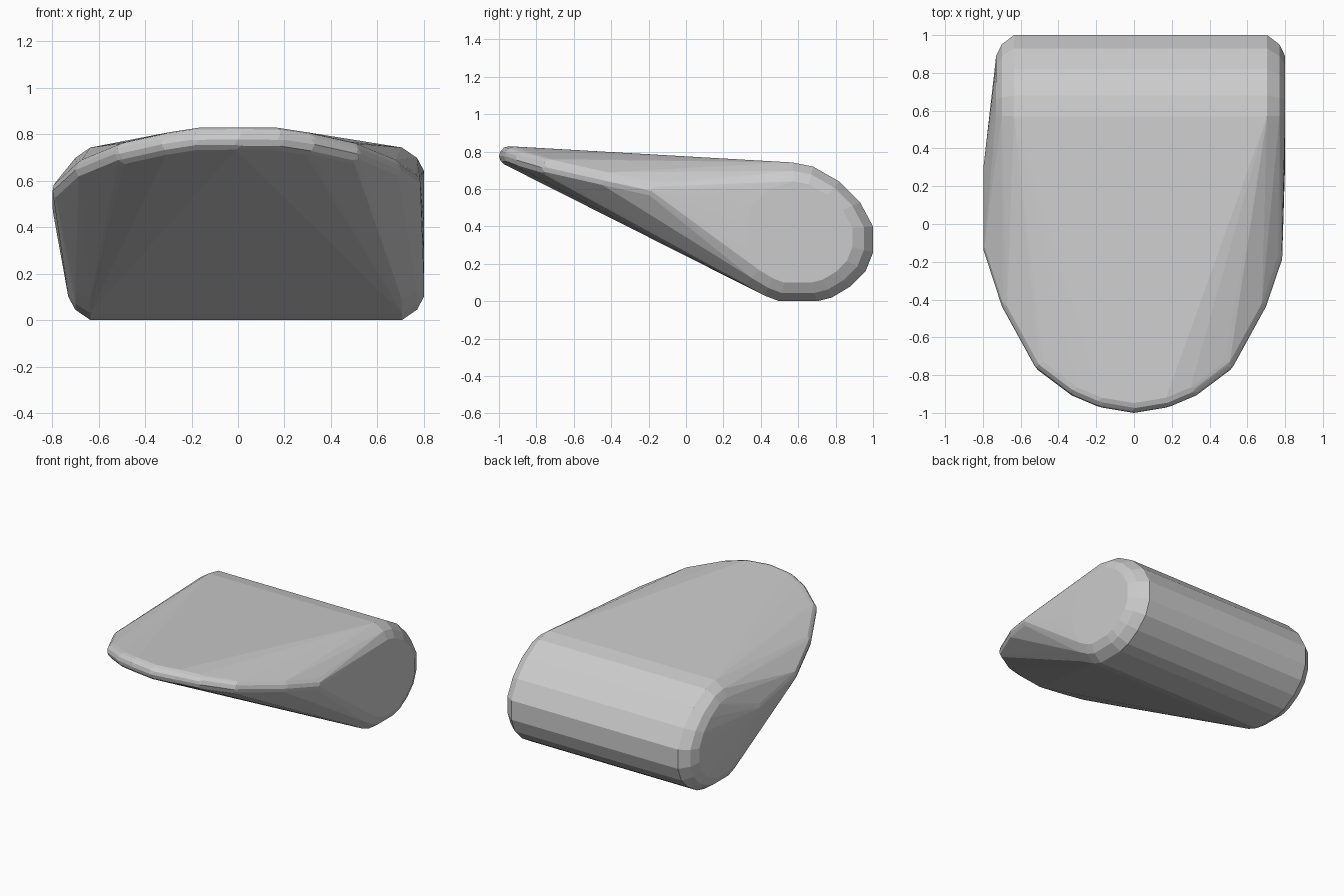
import bpy, bmesh
from mathutils import Vector

if "Cube" in bpy.data.objects:
    bpy.data.objects.remove(bpy.data.objects["Cube"])

bm = bmesh.new()

# Thick rounded back roll: side profile (y, z), shrunk towards both ends
profile = [(0.57, 0.742), (0.68, 0.72), (0.82, 0.64), (0.93, 0.53), (1.0, 0.40),
           (1.0, 0.26), (0.96, 0.16), (0.88, 0.08), (0.78, 0.02), (0.70, 0.0),
           (0.50, 0.0), (0.42, 0.03), (0.32, 0.09), (0.24, 0.24), (0.22, 0.42),
           (0.28, 0.58), (0.40, 0.69)]
CY, CZ = 0.59, 0.37


def roll_end(face_x, side):
    for inset, scale in ((0.0, 0.73), (0.03, 0.88), (0.095, 1.0)):
        for y, z in profile:
            bm.verts.new((face_x - side * inset,
                          CY + (y - CY) * scale, CZ + (z - CZ) * scale))


roll_end(0.80, 1)
roll_end(-0.73, -1)


# Thin rounded front lip: small balls along a curved rim
def ball(center, r=0.052):
    made = bmesh.ops.create_icosphere(bm, subdivisions=2, radius=r)
    bmesh.ops.translate(bm, verts=made["verts"], vec=Vector(center))


ball((0, -0.948, 0.777))
for x, y, z in ((0.17, -0.92, 0.775), (0.30, -0.865, 0.755), (0.48, -0.73, 0.715),
                (0.65, -0.42, 0.645)):
    for s in (-1, 1):
        ball((s * x, y, z))
ball((0.735, -0.17, 0.59))
ball((-0.748, -0.12, 0.555))
ball((-0.748, 0.28, 0.48))

# Wrap everything in one convex skin
for f in list(bm.faces):
    bm.faces.remove(f)
for e in list(bm.edges):
    bm.edges.remove(e)
bmesh.ops.convex_hull(bm, input=bm.verts[:])
loose = [v for v in bm.verts if not v.link_faces]
bmesh.ops.delete(bm, geom=loose, context='VERTS')
bmesh.ops.recalc_face_normals(bm, faces=bm.faces[:])

mesh = bpy.data.meshes.new("wedge_cushion")
bm.to_mesh(mesh)
bm.free()
bpy.context.collection.objects.link(bpy.data.objects.new("wedge_cushion", mesh))
